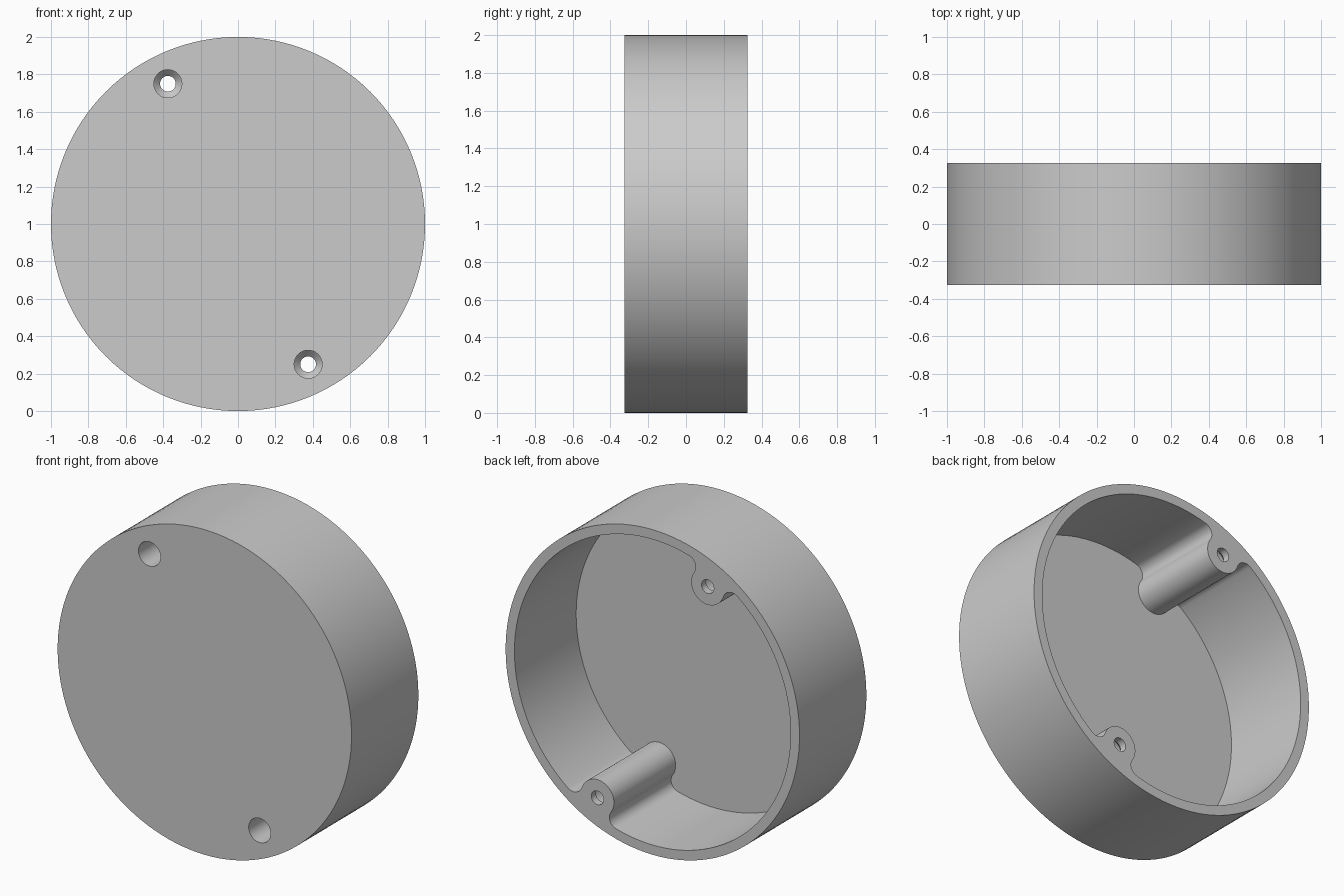
import bpy, bmesh
from math import sin, cos, acos, atan2, pi

if "Cube" in bpy.data.objects:
    bpy.data.objects.remove(bpy.data.objects["Cube"])

DEPTH = 0.325             # half depth of the box
FLOOR = 0.05              # front plate thickness
WALL_R = 0.94             # inner wall radius
BOSS_R, FILLET = 0.112, 0.06
BOSS_D = 0.8385           # boss distance from the axis
BOSS_ANGLE = atan2(0.75, -0.375)


def arc(cx, cz, r, start, end, n):
    """Points along an arc, both ends included."""
    steps = [start + (end - start) * i / n for i in range(n + 1)]
    return [(cx + r * cos(a), cz + r * sin(a)) for a in steps]


def circle(cx, cz, r, n):
    return arc(cx, cz, r, 0, 2 * pi, n)[:-1]


def loft(name, rings):
    """Closed solid through matching rings, given as (y, points)."""
    bm = bmesh.new()
    loops = [[bm.verts.new((x, y, z + 1)) for x, z in pts] for y, pts in rings]
    for a, b in zip(loops, loops[1:]):
        for i in range(len(a)):
            bm.faces.new((a[i - 1], a[i], b[i], b[i - 1]))
    bm.faces.new(loops[0])
    bm.faces.new(loops[-1])
    bmesh.ops.recalc_face_normals(bm, faces=bm.faces)
    mesh = bpy.data.meshes.new(name)
    bm.to_mesh(mesh)
    bm.free()
    obj = bpy.data.objects.new(name, mesh)
    bpy.context.collection.objects.link(obj)
    return obj


def rotate(pts, a):
    return [(x * cos(a) - z * sin(a), x * sin(a) + z * cos(a)) for x, z in pts]


def pocket_half():
    """Half the pocket outline: fillet, boss, fillet, then the round wall."""
    fd, reach = WALL_R - FILLET, BOSS_R + FILLET
    phi = acos((fd ** 2 + BOSS_D ** 2 - reach ** 2) / (2 * BOSS_D * fd))
    fx, fz = fd * cos(phi), fd * sin(phi)
    turn = atan2(fz, BOSS_D - fx)
    pts = arc(fx, -fz, FILLET, -phi, turn, 12)
    pts += arc(BOSS_D, 0, BOSS_R, turn - pi, -turn - pi, 32)[1:]
    pts += arc(fx, fz, FILLET, -turn, phi, 12)[1:]
    pts += arc(0, 0, WALL_R, phi, pi - phi, 60)[1:-1]
    return pts


# Solid drum
box = loft("round_box", [(y, circle(0, 0, 1, 128)) for y in (-DEPTH, DEPTH)])

# Pocket open to the back, leaving two bosses
half = pocket_half()
outline = rotate(half, BOSS_ANGLE) + rotate(half, BOSS_ANGLE + pi)
cutters = [loft("pocket_cutter", [(FLOOR - DEPTH, outline), (DEPTH + 0.1, outline)])]

# Deep screw holes with a conical seat near the back
for a in (BOSS_ANGLE, BOSS_ANGLE + pi):
    cx, cz = BOSS_D * cos(a), BOSS_D * sin(a)
    steps = [(-0.4, 0.075), (0.245, 0.075), (0.28, 0.042), (0.5, 0.042)]
    cutters.append(loft("screw_hole_cutter",
                        [(y, circle(cx, cz, r, 32)) for y, r in steps]))

bpy.ops.object.select_all(action='DESELECT')
bpy.context.view_layer.objects.active = box
box.select_set(True)
for cutter in cutters:
    cutter.hide_render = True
    mod = box.modifiers.new("cut", 'BOOLEAN')
    mod.operation = 'DIFFERENCE'
    mod.solver = 'EXACT'
    mod.object = cutter
    bpy.ops.object.modifier_apply(modifier=mod.name)
    bpy.data.objects.remove(cutter)

# Plain grey finish
grey = bpy.data.materials.new("plain_grey")
grey.use_nodes = True
colour = (0.6, 0.6, 0.6, 1)
grey.diffuse_color = colour
grey.node_tree.nodes["Principled BSDF"].inputs["Base Color"].default_value = colour
box.data.materials.clear()
box.data.materials.append(grey)
bpy.ops.object.shade_smooth_by_angle(angle=pi / 6)
